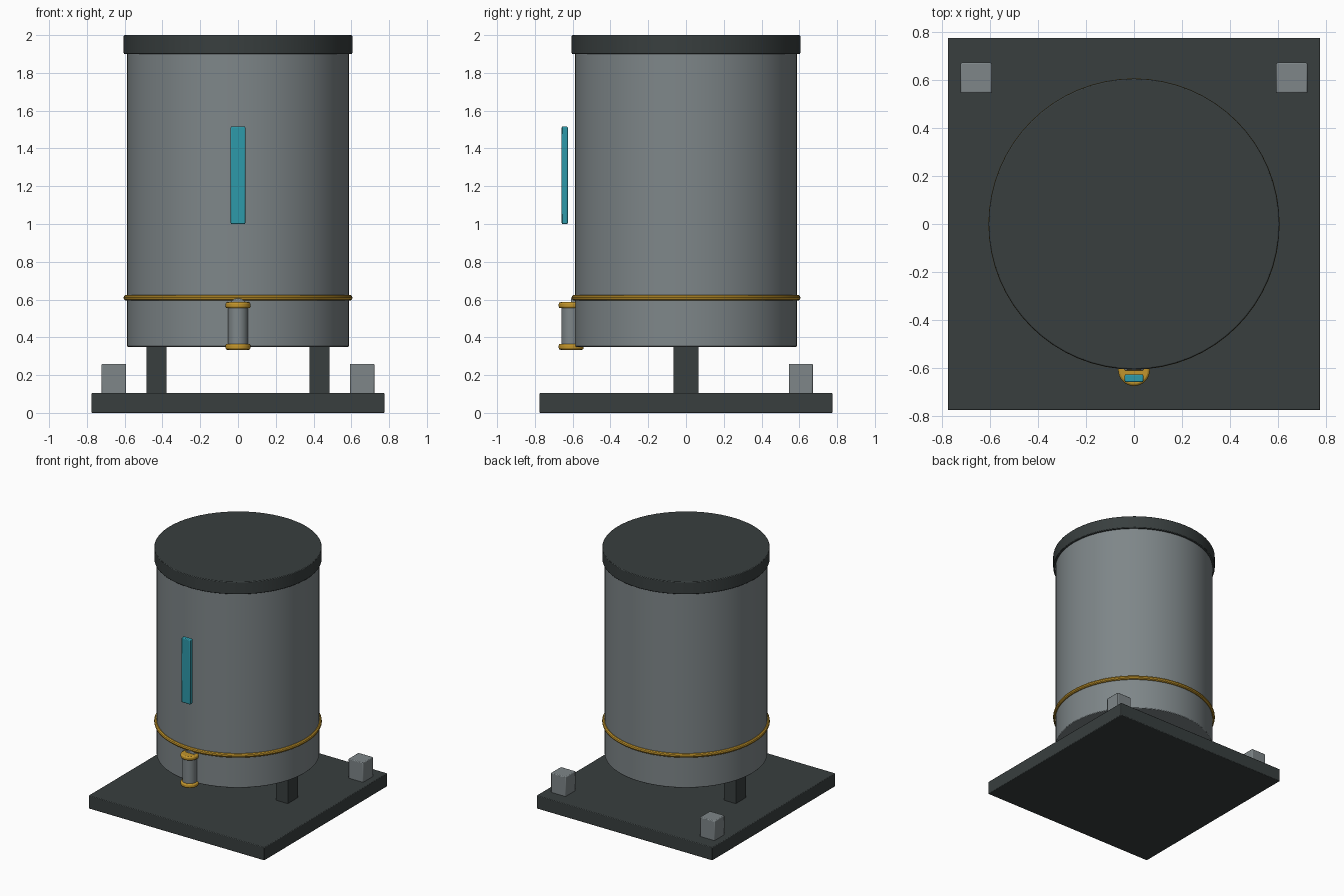
import bpy
import math

cube = bpy.data.objects.get("Cube")
if cube:
    bpy.data.objects.remove(cube, do_unlink=True)


def material(name, r, g, b):
    m = bpy.data.materials.new(name)
    m.use_nodes = True
    m.diffuse_color = (r, g, b, 1)
    for node in m.node_tree.nodes:
        if node.type == 'BSDF_PRINCIPLED':
            node.inputs["Base Color"].default_value = (r, g, b, 1)
    return m


steel = material("steel grey", 0.21, 0.24, 0.25)
dark = material("dark grey", 0.04, 0.049, 0.049)
brass = material("brass", 0.54, 0.30, 0.025)
cyan = material("gauge cyan", 0.027, 0.32, 0.40)


def finish(name, mat, bevel=0.0):
    ob = bpy.context.object
    ob.name = name
    ob.data.materials.append(mat)
    bpy.ops.object.transform_apply(location=False, rotation=True, scale=True)
    bpy.ops.object.shade_smooth_by_angle(angle=math.radians(35))
    if bevel:
        mod = ob.modifiers.new("Bevel", 'BEVEL')
        mod.width = bevel
        mod.segments = 2
        mod.limit_method = 'ANGLE'
    return ob


def box(name, center, size, mat, bevel=0.005):
    bpy.ops.mesh.primitive_cube_add(size=1, location=center)
    bpy.context.object.scale = size
    return finish(name, mat, bevel)


def cylinder(name, x, y, z0, z1, r, mat, bevel=0.0, sides=64):
    bpy.ops.mesh.primitive_cylinder_add(vertices=sides, radius=r, depth=z1 - z0,
                                        location=(x, y, (z0 + z1) / 2))
    return finish(name, mat, bevel)


# Base plate, legs and rear blocks
box("base_plate", (0, 0, 0.0525), (1.55, 1.55, 0.105), dark)
for side, label in ((1, "left"), (-1, "right")):
    box(label + "_leg", (side * 0.432, 0, 0.24), (0.105, 0.13, 0.29), dark, 0)
    box(label + "_rear_block", (side * 0.657, 0.608, 0.18), (0.13, 0.127, 0.16), steel, 0.006)

# Tank with lid and band
cylinder("tank_body", 0, 0, 0.35, 1.92, 0.588, steel, 0.005)
cylinder("lid", 0, 0, 1.9, 2.0, 0.605, dark, 0.005)
bpy.ops.mesh.primitive_torus_add(major_radius=0.59, minor_radius=0.016, location=(0, 0, 0.61),
                                 major_segments=64, minor_segments=10)
finish("band", brass)

# Front outlet pipe with two flanges and a stub into the tank
PIPE_Y = -0.608
cylinder("outlet_pipe", 0, PIPE_Y, 0.34, 0.57, 0.052, steel, sides=32)
for z, label in ((0.35, "lower"), (0.57, "upper")):
    cylinder(label + "_flange", 0, PIPE_Y, z - 0.016, z + 0.016, 0.066, brass, 0.009, 32)
bpy.ops.mesh.primitive_cylinder_add(vertices=32, radius=0.05, depth=0.11,
                                    location=(0, -0.555, 0.556), rotation=(math.pi / 2, 0, 0))
finish("outlet_stub", steel, 0.004)

# Level gauge strip in front of the tank
box("gauge_strip", (0, -0.642, 1.258), (0.078, 0.033, 0.516), cyan, 0.006)
